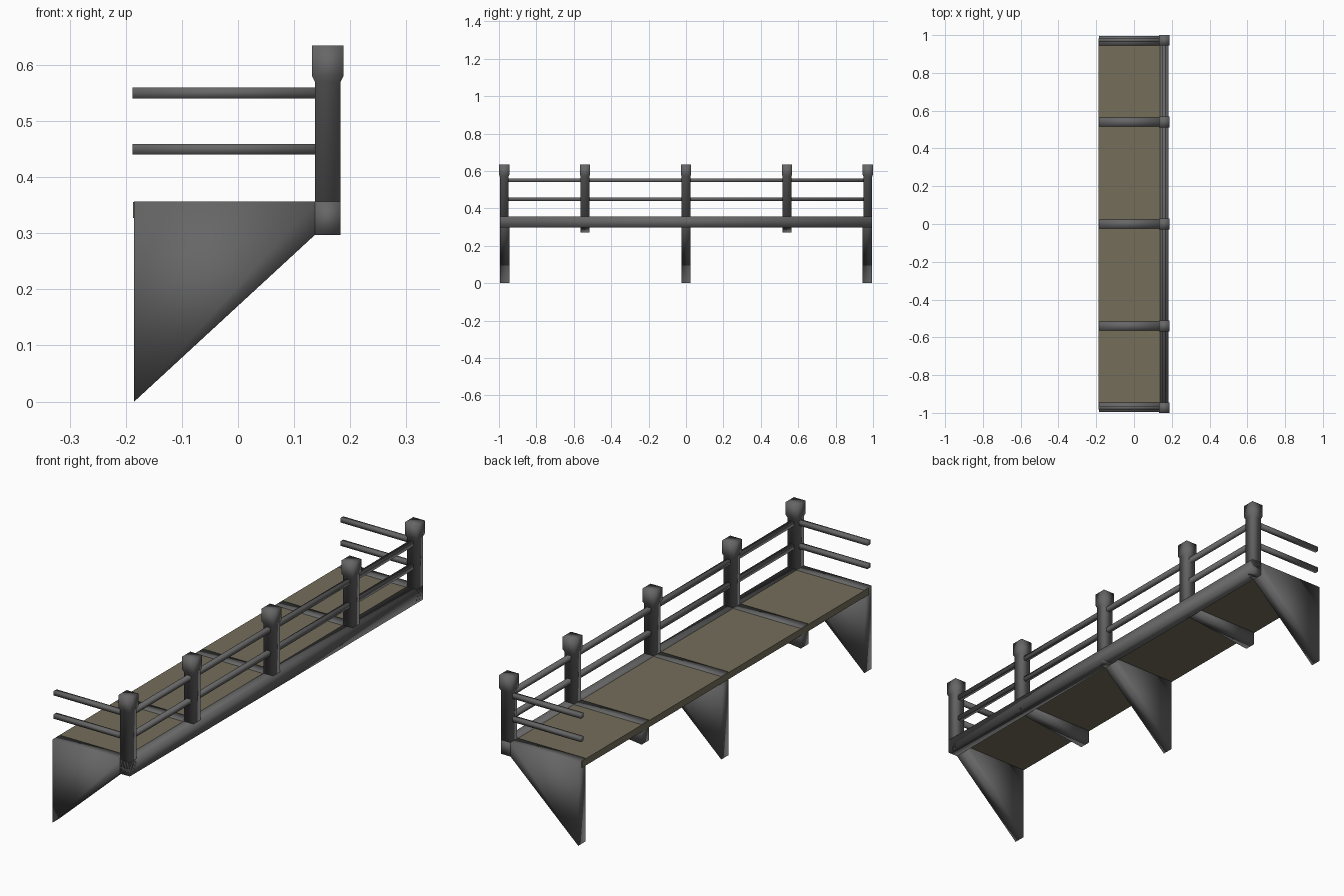
import bpy, bmesh

if "Cube" in bpy.data.objects:
    bpy.data.objects.remove(bpy.data.objects["Cube"])


def material(name, rgb):
    m = bpy.data.materials.new(name)
    m.diffuse_color = (*rgb, 1)
    m.use_nodes = True
    m.node_tree.nodes["Principled BSDF"].inputs["Base Color"].default_value = m.diffuse_color
    return m


METAL = material("dark_grey_metal", (0.135, 0.133, 0.133))
WOOD = material("dull_brown_planks", (0.175, 0.155, 0.102))


def finish(name, bm, mat, smooth=True):
    bmesh.ops.recalc_face_normals(bm, faces=bm.faces)
    for f in bm.faces:
        f.smooth = smooth
    me = bpy.data.meshes.new(name)
    bm.to_mesh(me)
    bm.free()
    me.materials.append(mat)
    ob = bpy.data.objects.new(name, me)
    bpy.context.collection.objects.link(ob)
    return ob


def box(name, x, y, z, mat, smooth=True):
    bm = bmesh.new()
    bmesh.ops.create_cube(bm, size=1)
    for v in bm.verts:
        for i, r in enumerate((x, y, z)):
            v.co[i] = r[1] if v.co[i] > 0 else r[0]
    return finish(name, bm, mat, smooth)


def plate(name, profile, y, width):
    """Extrude an x-z profile along y."""
    bm = bmesh.new()
    f = bm.faces.new([bm.verts.new((x, y - width / 2, z)) for x, z in profile])
    g = bmesh.ops.extrude_face_region(bm, geom=[f])["geom"]
    for v in g:
        if isinstance(v, bmesh.types.BMVert):
            v.co.y += width
    return finish(name, bm, METAL)


def post(name, y):
    """Square post with a flared cap, lofted from square rings."""
    bm = bmesh.new()
    cx = 0.160
    rings = []
    for h, z in ((0.023, 0.297), (0.023, 0.57), (0.0278, 0.58), (0.0278, 0.635)):
        rings.append([bm.verts.new((cx + a * h, y + b * h, z))
                      for a, b in ((-1, -1), (1, -1), (1, 1), (-1, 1))])
    for lo, hi in zip(rings, rings[1:]):
        for i in range(4):
            j = (i + 1) % 4
            bm.faces.new((lo[i], lo[j], hi[j], hi[i]))
    bm.faces.new(rings[0])
    bm.faces.new(rings[-1])
    return finish(name, bm, METAL)


X0, XB, X1, TOP = -0.185, 0.137, 0.183, 0.357
END = 0.972

# Deck and outer edge beam
box("deck", (X0 - 0.002, XB + 0.002), (-END, END), (0.327, TOP - 0.001), WOOD, False)
box("edge_beam", (XB, X1), (-END - 0.023, END + 0.023), (0.297, TOP), METAL)

# Triangular wall brackets
for n, y in (("front", -END + 0.002), ("middle", 0), ("back", END - 0.002)):
    plate(n + "_bracket", [(X0, 0), (XB, 0.297), (XB, TOP), (X0, TOP)], y, 0.05)

# Tapered joists between the brackets
for n, y in (("front", -0.54), ("back", 0.54)):
    plate(n + "_joist", [(X0, 0.27), (XB, 0.308), (XB, TOP), (X0, TOP)], y, 0.05)

# Posts
for i, y in enumerate((-END, -0.54, 0, 0.54, END)):
    post("post_%d" % (i + 1), y)

# Two levels of rails: one along the edge, one at each end
for n, z in (("lower", 0.45), ("upper", 0.55)):
    zr = (z - 0.0095, z + 0.0095)
    box(n + "_long_rail", (0.151, 0.170), (-END, END), zr, METAL)
    for e, y in (("front", -END), ("back", END)):
        box(n + "_" + e + "_rail", (-0.188, 0.16), (y - 0.0095, y + 0.0095), zr, METAL)
